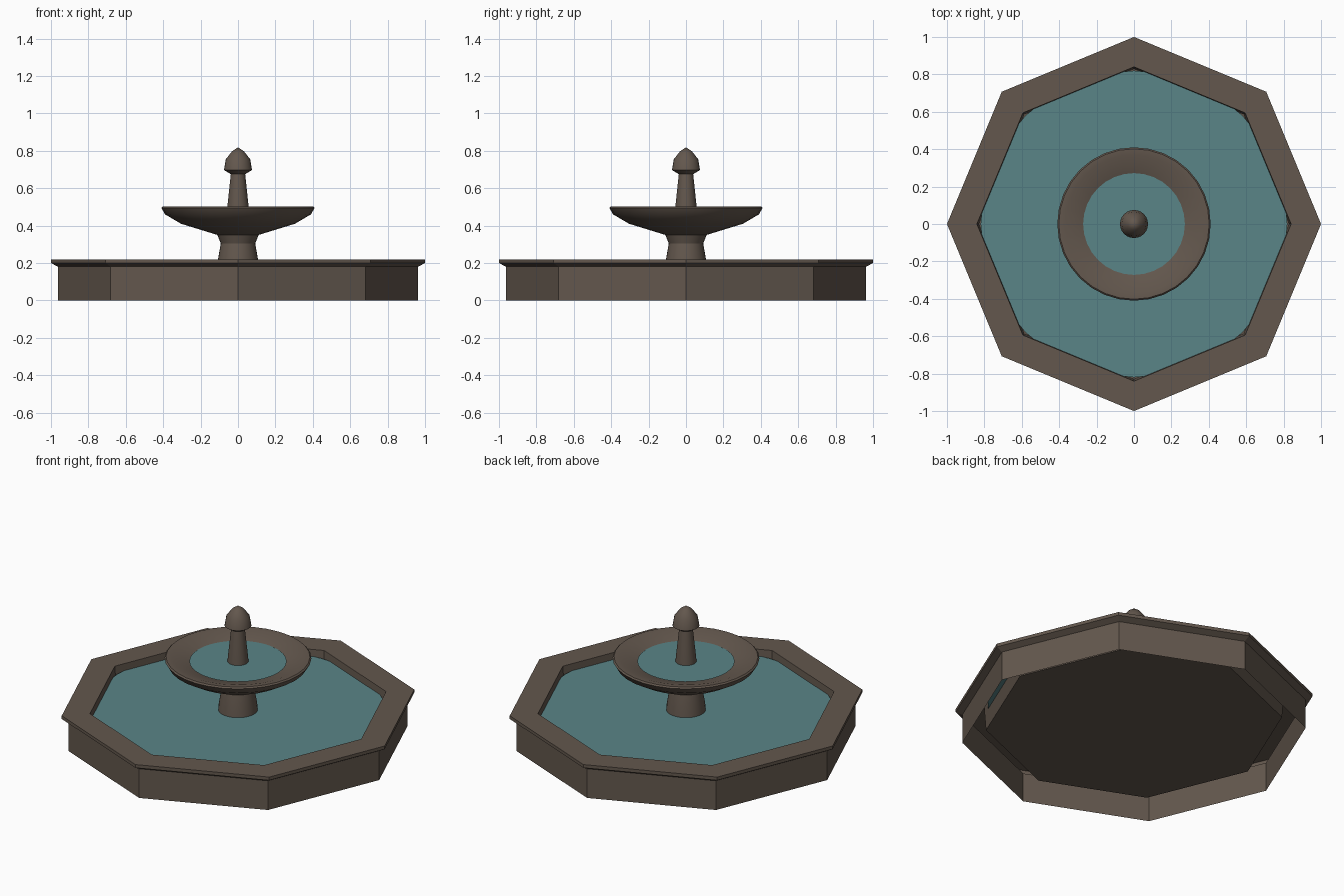
import bpy, bmesh, math

if "Cube" in bpy.data.objects:
    bpy.data.objects.remove(bpy.data.objects["Cube"])


def material(name, rgb):
    m = bpy.data.materials.new(name)
    m.diffuse_color = (*rgb, 1)
    m.use_nodes = True
    m.node_tree.nodes["Principled BSDF"].inputs["Base Color"].default_value = m.diffuse_color
    return m


stone = material("brown stone", (0.125, 0.096, 0.075))
water = material("teal water", (0.102, 0.233, 0.245))


def lathe(name, profile, sides, mat, smooth=True):
    """Spin an (r, z) profile around the z axis; r = 0 makes a pole."""
    bm = bmesh.new()
    rings = []
    for r, z in profile:
        if r == 0:
            rings.append([bm.verts.new((0, 0, z))] * sides)
        else:
            rings.append([bm.verts.new((r * math.cos(math.tau * i / sides),
                                        r * math.sin(math.tau * i / sides), z))
                          for i in range(sides)])
    for a, b in zip(rings, rings[1:]):
        for i in range(sides):
            j = (i + 1) % sides
            corners = list(dict.fromkeys((a[i], a[j], b[j], b[i])))
            bm.faces.new(corners)
    me = bpy.data.meshes.new(name)
    bm.to_mesh(me)
    bm.free()
    ob = bpy.data.objects.new(name, me)
    bpy.context.collection.objects.link(ob)
    me.materials.append(mat)
    if smooth:
        bpy.ops.object.select_all(action='DESELECT')
        ob.select_set(True)
        bpy.context.view_layer.objects.active = ob
        bpy.ops.object.shade_smooth_by_angle(angle=math.radians(30))
    return ob


# Octagonal basin: open-bottomed outer wall, overhanging rim, inner wall, raised floor
lathe("basin", [(0.963, 0), (0.963, 0.18), (1.0, 0.20), (1.0, 0.22),
                (0.84, 0.22), (0.83, 0.075), (0, 0.075)], 8, stone, smooth=False)

# Pool surface, a round sheet
lathe("pool_water", [(0.82, 0.178), (0, 0.178)], 32, water, smooth=False)

# Pedestal under the bowl
lathe("pedestal", [(0.118, 0.075), (0.107, 0.22), (0.092, 0.305), (0.112, 0.355)],
      32, stone)

# Upper bowl with rounded lip
lathe("bowl", [(0, 0.35), (0.11, 0.35), (0.305, 0.41), (0.39, 0.46), (0.41, 0.495),
               (0.402, 0.503), (0.37, 0.502), (0.27, 0.469), (0.2, 0.445), (0, 0.42)],
      32, stone)
lathe("bowl_water", [(0.272, 0.475), (0, 0.475)], 32, water, smooth=False)

# Central column and its bud-shaped cap
lathe("spout_column", [(0.06, 0.43), (0.057, 0.50), (0.038, 0.68)], 32, stone)
lathe("spout_cap", [(0, 0.675), (0.038, 0.675), (0.075, 0.697), (0.065, 0.755),
                    (0.032, 0.797), (0, 0.818)], 24, stone)
